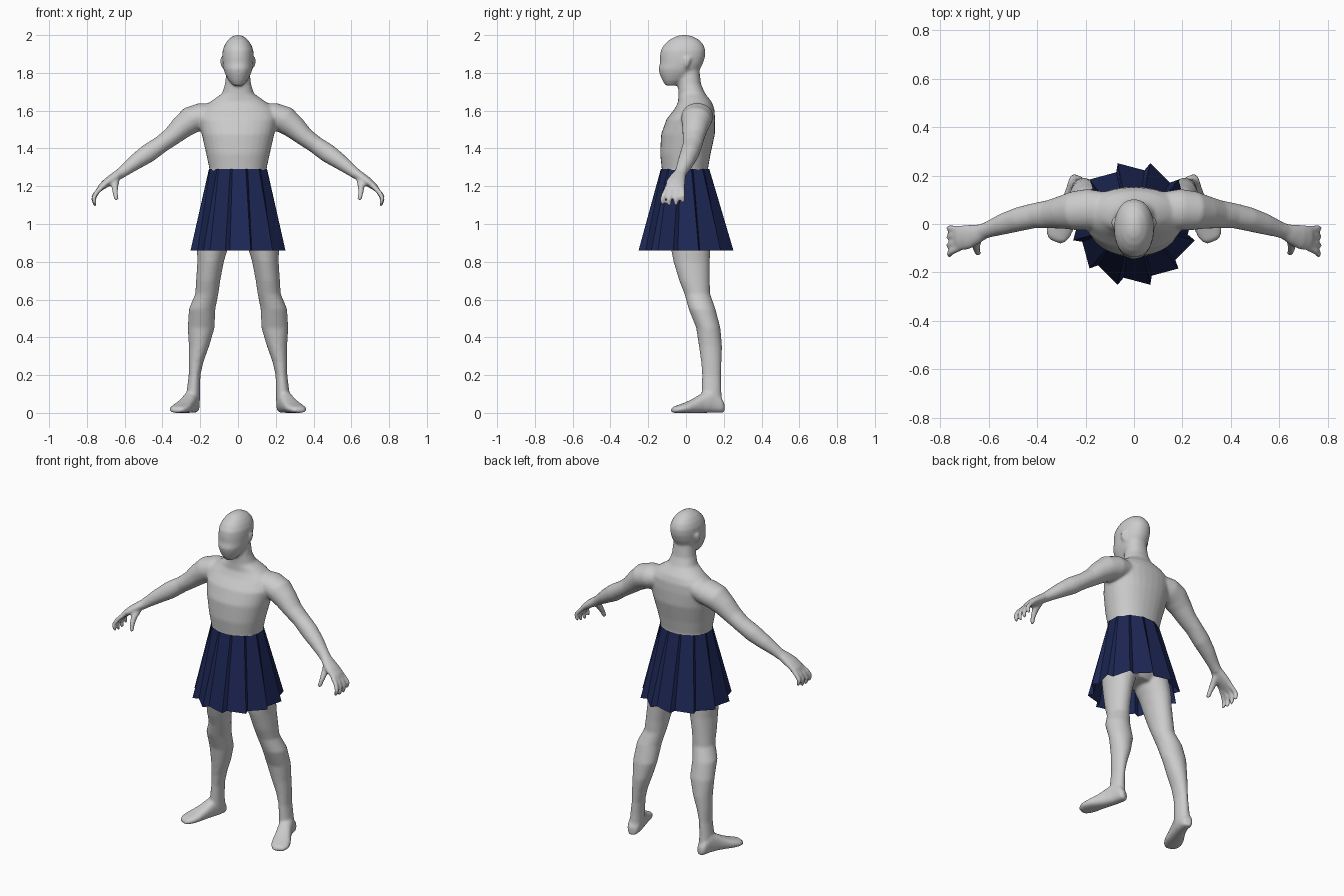
import bpy, bmesh, math
from mathutils import Vector as V

bm = bmesh.new()


def loft(rings, n=32, p=2.0):
    """Closed tube through rings given as (centre, half-axis u, half-axis v)."""
    loops = []
    for c, u, v in rings:
        loop = []
        for i in range(n):
            a = 2 * math.pi * i / n
            ca, sa = math.cos(a), math.sin(a)
            fu = math.copysign(abs(ca) ** (2 / p), ca)
            fv = math.copysign(abs(sa) ** (2 / p), sa)
            loop.append(bm.verts.new(c + u * fu + v * fv))
        loops.append(loop)
    for a, b in zip(loops, loops[1:]):
        for i in range(n):
            j = (i + 1) % n
            bm.faces.new((a[i], a[j], b[j], b[i]))
    bm.faces.new(loops[0])
    bm.faces.new(loops[-1])


def stack(rows, p=2.0):
    """Horizontal rings on the centre line: z, half width, front y, back y."""
    loft([(V((0, (f + b) / 2, z)), V((w, 0, 0)), V((0, (b - f) / 2, 0)))
          for z, w, f, b in rows], p=p)


def limb(rows, s, n=24):
    """Rings square to a path: x, y, z, radius across, radius along y."""
    pts = [V((s * r[0], r[1], r[2])) for r in rows]
    rings = []
    for i, r in enumerate(rows):
        t = (pts[min(i + 1, len(pts) - 1)] - pts[max(i - 1, 0)]).normalized()
        v = V((0, 1, 0))
        v = (v - t * v.dot(t)).normalized()
        rings.append((pts[i], t.cross(v) * r[3], v * r[4]))
    loft(rings, n)


# torso and neck
stack([(0.92, .10, -.06, .09), (0.96, .15, -.085, .12), (1.02, .178, -.1, .132),
       (1.1, .175, -.115, .132), (1.2, .16, -.125, .12), (1.29, .151, -.128, .116),
       (1.37, .168, -.137, .13), (1.475, .192, -.132, .153), (1.555, .208, -.103, .154),
       (1.61, .195, -.06, .15), (1.645, .15, -.042, .137), (1.69, .085, -.04, .102),
       (1.74, .069, -.042, .08), (1.82, .06, -.04, .07)], 2.2)

# head
stack([(1.733, .026, -.108, -.045), (1.76, .05, -.125, 0), (1.79, .066, -.138, .04),
       (1.82, .077, -.146, .075), (1.85, .081, -.138, .09), (1.885, .083, -.138, .101),
       (1.92, .081, -.134, .103), (1.95, .07, -.115, .092), (1.975, .053, -.088, .07),
       (1.993, .03, -.055, .035), (2.0, .012, -.03, .01)], 2.15)

for s in (-1, 1):
    # ear
    loft([(V((s * .08, .002, 1.825)), V((.006, 0, 0)), V((0, .008, 0))),
          (V((s * .084, .004, 1.85)), V((.01, 0, 0)), V((0, .016, 0))),
          (V((s * .086, .008, 1.88)), V((.009, 0, 0)), V((0, .018, 0)))], 16)
    # arm
    limb([(.10, .06, 1.585, .055, .07), (.19, .06, 1.57, .072, .085),
          (.25, .055, 1.55, .073, .08), (.30, .048, 1.51, .062, .068),
          (.355, .04, 1.46, .05, .058), (.41, .035, 1.42, .046, .052),
          (.475, .02, 1.375, .05, .05), (.54, 0, 1.33, .042, .044),
          (.60, -.022, 1.285, .032, .034), (.635, -.035, 1.258, .027, .033)], s)
    # palm
    limb([(.615, -.028, 1.275, .025, .03), (.65, -.042, 1.25, .026, .042),
          (.69, -.054, 1.222, .024, .052), (.725, -.058, 1.195, .018, .052),
          (.738, -.06, 1.18, .012, .046)], s)
    # fingers
    for k, drop in enumerate((.008, 0, .002, .016)):
        y0, y1 = -.098 + .026 * k, -.125 + .036 * k
        limb([(.715, y0, 1.2, .013, .013), (.748, (y0 + y1) / 2, 1.168, .014, .014),
              (.765, y1, 1.13 + drop, .013, .013), (.758, y1, 1.102 + drop, .011, .011),
              (.754, y1, 1.094 + drop, .006, .006)], s, 12)
    # thumb
    limb([(.645, -.05, 1.24, .02, .02), (.652, -.085, 1.2, .019, .019),
          (.65, -.108, 1.165, .015, .015), (.644, -.12, 1.135, .013, .013),
          (.642, -.123, 1.125, .007, .007)], s, 12)
    # leg
    legs = [(1.08, .09, 0, .085, .11), (.95, .113, .015, .095, .115),
            (.86, .137, .025, .08, .103), (.8, .145, .03, .07, .096),
            (.7, .158, .045, .064, .081), (.63, .165, .06, .061, .068),
            (.55, .19, .085, .07, .071), (.45, .195, .118, .071, .064),
            (.35, .207, .13, .053, .061), (.27, .222, .134, .039, .054),
            (.2, .23, .135, .031, .05), (.12, .236, .135, .035, .052),
            (.05, .238, .138, .036, .055)]
    loft([(V((s * x, y, z)), V((rx, 0, 0)), V((0, ry, 0))) for z, x, y, rx, ry in legs])
    # foot, rings upright along heel-to-toe line: x, y, half width, height
    foot = [(.230, .2, .022, .05), (.234, .18, .035, .085), (.244, .13, .04, .125),
            (.262, .08, .042, .1), (.28, .04, .047, .075), (.298, 0, .054, .055),
            (.313, -.035, .053, .042), (.322, -.06, .042, .034), (.327, -.073, .025, .022)]
    side = V((s * .92, .38, 0))
    loft([(V((s * x, y, h / 2)), side * w, V((0, 0, h / 2))) for x, y, w, h in foot], p=2.5)

# fuse all body parts into one smooth skin
bmesh.ops.recalc_face_normals(bm, faces=bm.faces)
mesh = bpy.data.meshes.new("body")
bm.to_mesh(mesh)
bm.free()
body = bpy.data.objects.new("body", mesh)
bpy.context.collection.objects.link(body)
bpy.context.view_layer.objects.active = body
body.select_set(True)
rem = body.modifiers.new("fuse", 'REMESH')
rem.mode = 'VOXEL'
rem.voxel_size = 0.008
rem.use_smooth_shade = True
smo = body.modifiers.new("soften", 'SMOOTH')
smo.factor = 0.5
smo.iterations = 6
for name in ("fuse", "soften"):
    bpy.ops.object.modifier_apply(modifier=name)
bpy.ops.object.shade_smooth()

# pleated skirt: twelve flat saw-tooth pleats opening from an oval waistband
bm = bmesh.new()
top, hem = [], []
for k in range(12):
    for deg, r in ((-15 + 30 * k, .26), (-11 + 30 * k, .226)):
        a = math.radians(deg)
        c, s = math.cos(a), math.sin(a)
        top.append(bm.verts.new((.157 * c, -.005 + .131 * s, 1.29)))
        hem.append(bm.verts.new((r * c, r * s, .86)))
for i in range(24):
    j = (i + 1) % 24
    bm.faces.new((hem[i], hem[j], top[j], top[i]))
mesh = bpy.data.meshes.new("skirt")
bm.to_mesh(mesh)
bm.free()
skirt = bpy.data.objects.new("skirt", mesh)
bpy.context.collection.objects.link(skirt)
navy = bpy.data.materials.new("navy_cloth")
navy.diffuse_color = (.012, .02, .09, 1)
mesh.materials.append(navy)
